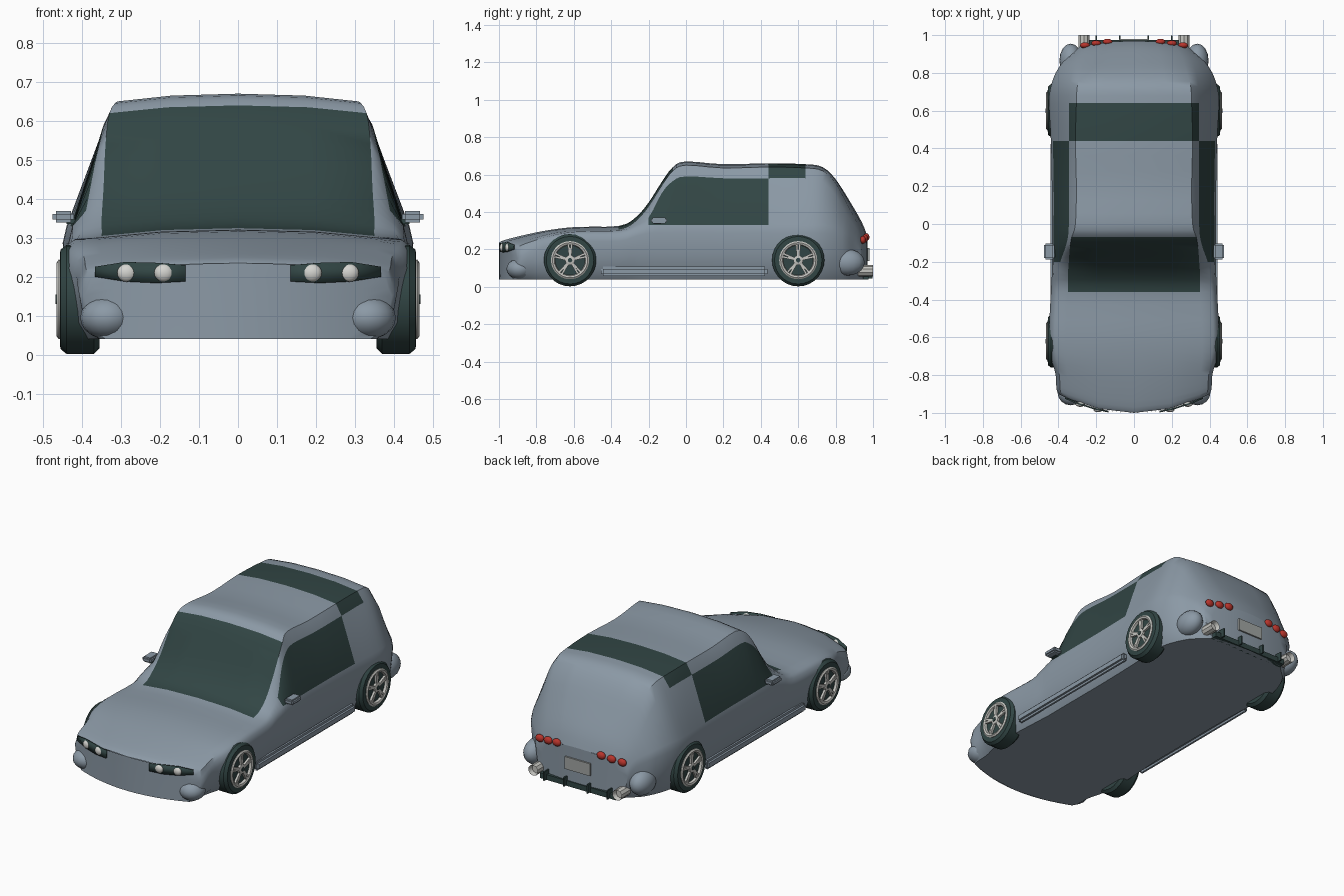
import bpy, bmesh, math
from mathutils import Matrix, Vector

if "Cube" in bpy.data.objects:
    bpy.data.objects.remove(bpy.data.objects["Cube"])


def material(name, rgb):
    m = bpy.data.materials.new(name)
    m.diffuse_color = (*rgb, 1)
    m.use_nodes = True
    m.node_tree.nodes["Principled BSDF"].inputs["Base Color"].default_value = m.diffuse_color
    return m


PAINT = material("blue_grey_paint", (0.26, 0.32, 0.38))
DARK = material("dark_green_black", (0.031, 0.06, 0.058))
SILVER = material("silver", (0.56, 0.56, 0.53))
LAMP = material("lamp_white", (0.66, 0.66, 0.63))
RED = material("tail_red", (0.48, 0.035, 0.025))
PLATE = material("plate_grey", (0.36, 0.38, 0.37))


def finish(name, bm, mats, angle=35):
    bmesh.ops.recalc_face_normals(bm, faces=bm.faces)
    me = bpy.data.meshes.new(name)
    bm.to_mesh(me)
    bm.free()
    for m in mats:
        me.materials.append(m)
    ob = bpy.data.objects.new(name, me)
    bpy.context.collection.objects.link(ob)
    bpy.ops.object.select_all(action='DESELECT')
    ob.select_set(True)
    bpy.context.view_layer.objects.active = ob
    bpy.ops.object.shade_smooth_by_angle(angle=math.radians(angle))
    return ob


def box(name, c, size, mat, bevel=0.0):
    bm = bmesh.new()
    bmesh.ops.create_cube(bm, matrix=Matrix.Translation(c) @ Matrix.Diagonal((*size, 1)))
    if bevel:
        bmesh.ops.bevel(bm, geom=bm.edges[:], offset=bevel, segments=2, affect='EDGES')
    return finish(name, bm, [mat])


def ball(name, c, size, mat):
    bm = bmesh.new()
    bmesh.ops.create_uvsphere(bm, u_segments=16, v_segments=10, radius=1,
                              matrix=Matrix.Translation(c) @ Matrix.Diagonal((*size, 1)))
    return finish(name, bm, [mat], 60)


def lathe(name, profile, y, z, side, mat, n=28):
    # profile of (radius, x) spun about the wheel axle
    bm = bmesh.new()
    rings = []
    for i in range(n):
        a = math.tau * i / n
        rings.append([bm.verts.new((side * x, y + r * math.cos(a), z + r * math.sin(a))) for r, x in profile])
    for i in range(n):
        p, q = rings[i], rings[(i + 1) % n]
        for k in range(len(profile) - 1):
            bm.faces.new((p[k], p[k + 1], q[k + 1], q[k]))
    bmesh.ops.remove_doubles(bm, verts=bm.verts, dist=1e-5)
    return finish(name, bm, [mat])


# Body stations: y, top z, half width, belt z, cant x, cant z, roof edge x
ROWS = [
    (-1.00, .235, .385, .17, .375, .20, .34),
    (-.97, .25, .40, .19, .39, .22, .35),
    (-.85, .28, .405, .23, .395, .25, .35),
    (-.72, .305, .43, .26, .41, .275, .36),
    (-.58, .32, .44, .28, .42, .295, .36),
    (-.36, .325, .43, .28, .41, .30, .35),
    (-.27, .37, .425, .31, .40, .33, .35),
    (-.20, .45, .425, .33, .39, .37, .345),
    (-.13, .56, .425, .33, .365, .50, .34),
    (-.07, .64, .425, .33, .35, .565, .33),
    (0.0, .67, .425, .33, .345, .59, .31),
    (.20, .655, .425, .33, .345, .58, .305),
    (.44, .66, .43, .33, .345, .58, .31),
    (.64, .655, .44, .33, .345, .58, .305),
    (.73, .64, .43, .33, .34, .56, .30),
    (.80, .575, .405, .32, .33, .49, .28),
    (.88, .45, .37, .30, .31, .38, .26),
    (.94, .345, .31, .26, .27, .30, .23),
    (.97, .27, .28, .20, .25, .24, .20)]


def catmull(a, b, c, d, t):
    return .5 * (2 * b + (c - a) * t + (2 * a - 5 * b + 4 * c - d) * t * t + (3 * b - a - 3 * c + d) * t ** 3)


def stations(steps=3):
    last = len(ROWS) - 1
    for i in range(last):
        quad = [ROWS[min(max(i + k, 0), last)] for k in (-1, 0, 1, 2)]
        for s in range(steps):
            yield [catmull(*v, s / steps) for v in zip(*quad)]
    yield list(ROWS[-1])


def bend(x, y):
    # nose and tail curve back toward the corners
    nose = min(max((-.7 - y) / .3, 0), 1)
    tail = min(max((y - .8) / .17, 0), 1)
    return y + .1 * nose * (x / .4) ** 2 - .03 * tail * (x / .28) ** 2


def section(row):
    y, top, w, belt, cx, cz, ex = row
    h = belt - .04
    return [(0, .04), (w * .5, .04), (w - .045, .04), (w - .012, .04 + .2 * h), (w, .04 + .5 * h),
            (w + .01, .04 + .85 * h), (w, belt), (cx, cz), (ex, top - .02), (ex * .55, top - .005), (0, top)]


def body_shell():
    bm = bmesh.new()
    rows = list(stations())
    rings = []
    for row in rows:
        half = section(row)
        ring = half + [(-x, z) for x, z in half[-2:0:-1]]
        rings.append([bm.verts.new((x, bend(x, row[0]), z)) for x, z in ring])
    for i in range(len(rows) - 1):
        y = (rows[i][0] + rows[i + 1][0]) / 2
        for j in range(20):
            k = (j + 1) % 20
            f = bm.faces.new((rings[i][j], rings[i][k], rings[i + 1][k], rings[i + 1][j]))
            strip = min(j, 19 - j)
            glass = (strip == 6 and -.2 < y < .44) or (strip >= 8 and -.36 < y < -.07) \
                or (strip >= 7 and .44 < y < .64)
            f.material_index = int(glass)
    # curved nose and tail panels
    for row in (ROWS[0], ROWS[-1]):
        levels = section(row)[2:9]
        cols = [k / 6 for k in range(-6, 7)]
        grid = [[bm.verts.new((x * k, bend(x * k, row[0]), z)) for k in cols] for x, z in levels]
        ex, top = row[6], row[1]
        grid.append([bm.verts.new((ex * k, bend(ex * k, row[0]), top - .02 * k * k)) for k in cols])
        for a, b in zip(grid, grid[1:]):
            for k in range(12):
                bm.faces.new((a[k], a[k + 1], b[k + 1], b[k]))
    bmesh.ops.remove_doubles(bm, verts=bm.verts, dist=1e-4)
    return finish("body", bm, [PAINT, DARK], 40)


def headlight_panel(s):
    bm = bmesh.new()
    cols = [(.135, .188, .23), (.21, .184, .236), (.29, .188, .238), (.365, .20, .226)]
    pairs = [[bm.verts.new((s * x, bend(x, -1.0) - .005, z)) for z in (lo, hi)] for x, lo, hi in cols]
    for a, b in zip(pairs, pairs[1:]):
        bm.faces.new((a[0], b[0], b[1], a[1]))
    ob = finish("headlight_panel", bm, [DARK])
    mod = ob.modifiers.new("thickness", 'SOLIDIFY')
    mod.thickness = .008
    mod.offset = 0


def wheel(s, y, z=.142):
    lathe("tyre", [(.09, .355), (.125, .355), (.14, .37), (.14, .44), (.127, .456), (.1, .457), (.095, .445)],
          y, z, s, DARK)
    lathe("wheel_back", [(0, .36), (.097, .36), (.097, .449), (0, .449)], y, z, s, DARK)
    lathe("rim", [(.1, .445), (.102, .46), (.094, .466), (.084, .462), (.08, .448)], y, z, s, SILVER)
    lathe("hub", [(.026, .447), (.026, .462), (.018, .465), (.0, .465)], y, z, s, SILVER)
    lathe("hub_cap", [(.012, .463), (.012, .468), (0, .468)], y, z, s, DARK, 12)
    bm = bmesh.new()
    for k in range(5):
        for off in (-.1, .1):
            m = Matrix.Translation((s * .455, y, z)) @ Matrix.Rotation(math.tau * k / 5 + off, 4, 'X')
            bmesh.ops.create_cube(bm, matrix=m @ Matrix.Translation((0, 0, .055))
                                  @ Matrix.Diagonal((.012, .011, .07, 1)))
    finish("spokes", bm, [SILVER])


body_shell()
for s in (-1, 1):
    wheel(s, -.62)
    wheel(s, .60)
    headlight_panel(s)
    for x in (.19, .285):
        ball("headlamp", (s * x, bend(x, -1.0) - .004, .21), (.025, .015, .023), LAMP)
    for x in (.14, .20, .26):
        ball("tail_lamp", (s * x, bend(x, .97) + .002, .265 - .12 * (x - .14)), (.026, .016, .021), RED)
    # side mirror, sill and bumper corners
    box("mirror", (s * .448, -.145, .354), (.055, .085, .03), PAINT, .008)
    box("mirror_arm", (s * .415, -.155, .342), (.05, .04, .012), DARK)
    box("sill", (s * .425, -.01, .082), (.035, .89, .05), PAINT, .012)
    ball("front_bumper_corner", (s * .335, -.89, .095), (.07, .07, .055), PAINT)
    ball("rear_bumper_corner", (s * .335, .865, .13), (.06, .09, .07), PAINT)
    # exhaust tip
    bm = bmesh.new()
    bmesh.ops.create_cone(bm, cap_ends=True, segments=10, radius1=.03, radius2=.03, depth=.08,
                          matrix=Matrix.Translation((s * .265, .96, .085)) @ Matrix.Rotation(math.pi / 2, 4, 'X'))
    end = max(bm.faces, key=lambda f: f.calc_center_median().y)
    bmesh.ops.inset_region(bm, faces=[end], thickness=.007)
    bmesh.ops.translate(bm, verts=end.verts[:], vec=Vector((0, -.025, 0)))
    finish("exhaust", bm, [SILVER])
    for x in (.075, .2):
        box("diffuser_fin", (s * x, .975, .068), (.008, .045, .05), DARK)

# rear diffuser and plate
box("diffuser", (0, .955, .055), (.48, .04, .03), DARK)
box("number_plate", (0, .976, .172), (.16, .009, .07), PLATE)
